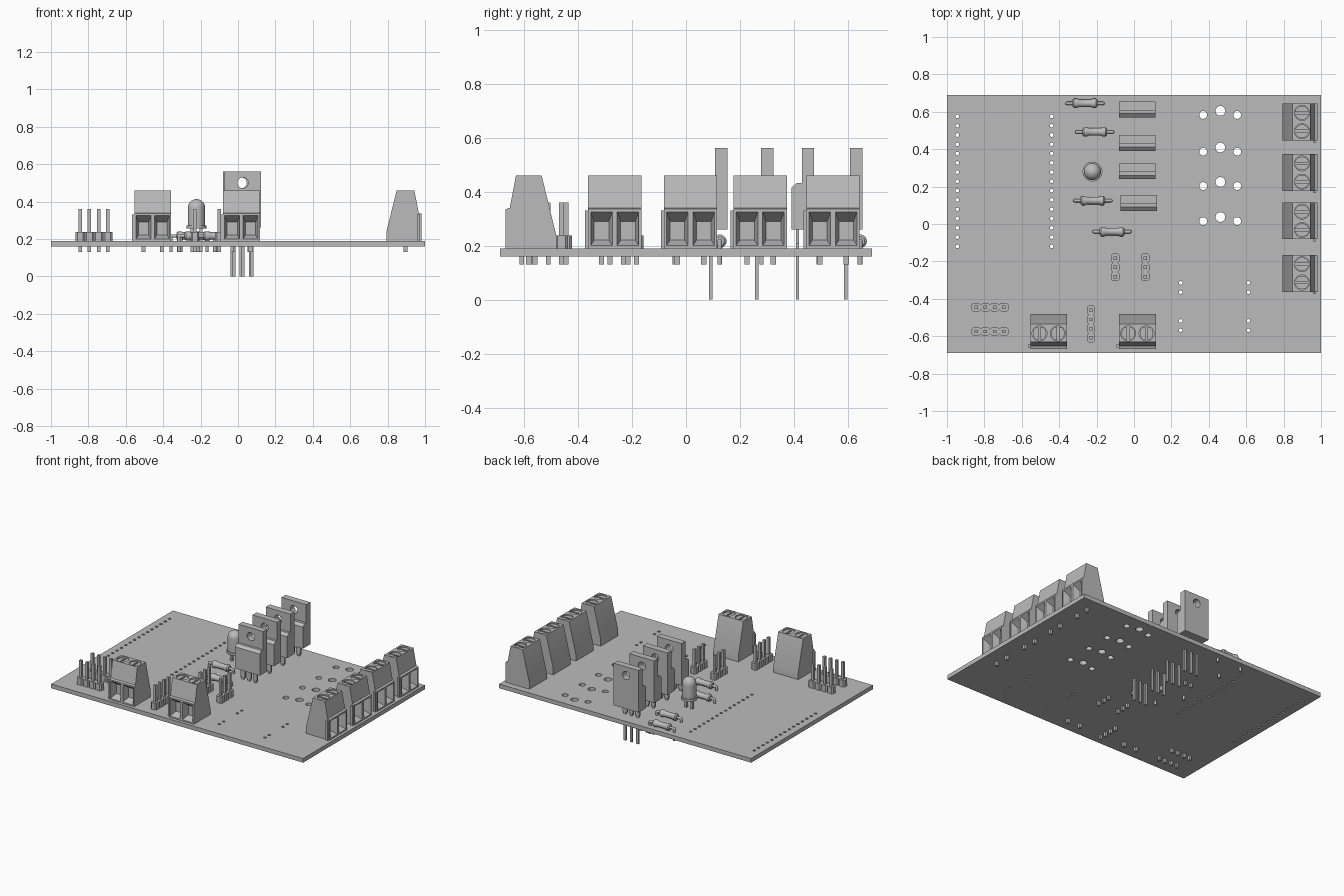
import bpy, bmesh
from math import cos, sin, pi, radians
from mathutils import Matrix, Vector

cube = bpy.data.objects.get("Cube")
if cube:
    bpy.data.objects.remove(cube, do_unlink=True)

grey = bpy.data.materials.new("plain grey")
grey.use_nodes = True
COLOUR = (0.5, 0.5, 0.5, 1)
grey.diffuse_color = COLOUR
grey.node_tree.nodes["Principled BSDF"].inputs["Base Color"].default_value = COLOUR

BOTTOM, TOP = 0.16, 0.19      # board faces
TAIL = 0.13                   # lowest point of short pins


def link(name, mesh, loc=(0, 0, 0), turn=0):
    ob = bpy.data.objects.new(name, mesh)
    ob.location = loc
    ob.rotation_euler.z = turn
    bpy.context.scene.collection.objects.link(ob)
    return ob


def finish(bm, name):
    mesh = bpy.data.meshes.new(name)
    bmesh.ops.recalc_face_normals(bm, faces=bm.faces)
    bm.to_mesh(mesh)
    bm.free()
    return style(mesh)


def style(mesh):
    mesh.materials.clear()
    mesh.materials.append(grey)
    mesh.polygons.foreach_set("use_smooth", [True] * len(mesh.polygons))
    mesh.set_sharp_from_angle(angle=radians(35))
    return mesh


def box(bm, low, high):
    low, high = Vector(low), Vector(high)
    m = Matrix.Translation((low + high) / 2) @ Matrix.Diagonal((high - low).to_4d())
    m[3][3] = 1
    return bmesh.ops.create_cube(bm, size=1, matrix=m)["verts"]


def rod(bm, a, b, r, sides=12):
    a, b = Vector(a), Vector(b)
    d = b - a
    m = Matrix.Translation((a + b) / 2) @ d.to_track_quat("Z", "Y").to_matrix().to_4x4()
    bmesh.ops.create_cone(bm, cap_ends=True, segments=sides, radius1=r, radius2=r,
                          depth=d.length, matrix=m)


def prism(bm, points, shift):
    face = bm.faces.new([bm.verts.new(p) for p in points])
    out = bmesh.ops.extrude_face_region(bm, geom=[face])["geom"]
    bmesh.ops.translate(bm, vec=shift, verts=[v for v in out if isinstance(v, bmesh.types.BMVert)])


def lathe(bm, profile, matrix):
    verts = [bm.verts.new((r, 0, z)) for r, z in profile]
    edges = [bm.edges.new(pair) for pair in zip(verts, verts[1:])]
    before = set(bm.verts) - set(verts)
    bmesh.ops.spin(bm, geom=verts + edges, cent=(0, 0, 0), axis=(0, 0, 1),
                   angle=2 * pi, steps=24)
    new = [v for v in bm.verts if v not in before]
    bmesh.ops.remove_doubles(bm, verts=new, dist=0.0003)
    bmesh.ops.transform(bm, matrix=matrix, verts=[v for v in bm.verts if v not in before])


def ring(x, y, r, sides):
    return [(x + r * cos(2 * pi * i / sides), y + r * sin(2 * pi * i / sides)) for i in range(sides)]


def baked(ob):
    dg = bpy.context.evaluated_depsgraph_get()
    return bpy.data.meshes.new_from_object(ob.evaluated_get(dg))


def plate(x0, y0, x1, y1, holes, thickness):
    """Flat rectangle with round holes, centred on z = 0."""
    curve = bpy.data.curves.new("outline", "CURVE")
    curve.dimensions, curve.fill_mode, curve.extrude = "2D", "BOTH", thickness / 2
    for pts in [[(x0, y0), (x1, y0), (x1, y1), (x0, y1)]] + holes:
        s = curve.splines.new("POLY")
        s.points.add(len(pts) - 1)
        for p, (x, y) in zip(s.points, pts):
            p.co = (x, y, 0, 1)
        s.use_cyclic_u = True
    ob = link("outline", curve)
    mesh = baked(ob)
    bpy.data.objects.remove(ob)
    return mesh


# Circuit board with drilled holes
holes = [ring(x, 0.575 - 0.0496 * i, 0.01, 10) for x in (-0.945, -0.44) for i in range(15)]
for y in (0.583, 0.387, 0.203, 0.015):
    holes += [ring(0.37, y, 0.021, 16), ring(0.552, y, 0.021, 16), ring(0.462, y + 0.022, 0.026, 20)]
holes += [ring(x, y, 0.01, 10) for x in (0.25, 0.612) for y in (-0.315, -0.365, -0.518, -0.568)]
board = style(plate(-1, -0.69, 1, 0.69, holes, TOP - BOTTOM))
link("circuit_board", board, (0, 0, (TOP + BOTTOM) / 2))

# Two-way screw terminal, facing -y, origin under the screws
W = 0.0985
bm = bmesh.new()
side = [(0.105, TOP), (0.105, 0.235), (0.05, 0.46), (-0.045, 0.46),
        (-0.068, 0.34), (-0.083, 0.335), (-0.083, TOP)]
prism(bm, [(-W, y, z) for y, z in side], (2 * W, 0, 0))
bmesh.ops.recalc_face_normals(bm, faces=bm.faces)
block = link("terminal_blank", finish(bm, "terminal_blank"))

# Cutters: wire funnels and screw wells
bm = bmesh.new()
for x in (-0.049, 0.049):
    funnel = box(bm, (x - 0.04, -0.0835, 0.2), (x + 0.04, -0.035, 0.325))
    for v in funnel:
        if v.co.y > -0.05:
            v.co.x = x + (v.co.x - x) * 0.68
            v.co.z = 0.22 if v.co.z < 0.25 else 0.29
    rod(bm, (x, 0, 0.435), (x, 0, 0.5), 0.04, 24)
cutter = link("terminal_cutter", finish(bm, "terminal_cutter"))
cutter.hide_render = True
mod = block.modifiers.new("cut", "BOOLEAN")
mod.object, mod.operation, mod.solver = cutter, "DIFFERENCE", "EXACT"
cut_mesh = baked(block)
bpy.data.objects.remove(block)
bpy.data.objects.remove(cutter)

bm = bmesh.new()
bm.from_mesh(cut_mesh)
box(bm, (-W - 0.012, -0.075, TOP), (-W, -0.06, 0.33))            # interlocking rib
for x in (-0.049, 0.049):
    for s in (-1, 1):                                           # slotted screw halves
        arc = [(x + s * (0.006 + 0.03 * sin(pi * i / 12)), 0.036 * cos(pi * i / 12), 0.433)
               for i in range(13)]
        prism(bm, arc, (0, 0, 0.02))
    box(bm, (x - 0.01, -0.008, TAIL), (x + 0.01, 0.012, TOP))
terminal = finish(bm, "screw_terminal")
for x in (-0.456, 0.018):
    link("front_screw_terminal", terminal, (x, -0.585, 0))
for y in (0.545, 0.275, 0.017, -0.264):
    link("side_screw_terminal", terminal, (0.898, y, 0), pi / 2)


# Pin headers
def header(count):
    bm = bmesh.new()
    p, h, c = 0.0246, 0.022, 0.009
    for i in range(count):
        x = (i - (count - 1) / 2) * 2 * p
        cell = [(-p, -h + c), (-p + c, -h), (p - c, -h), (p, -h + c),
                (p, h - c), (p - c, h), (-p + c, h), (-p, h - c)]
        prism(bm, [(x + a, b, TOP) for a, b in cell], (0, 0, 0.048))
        box(bm, (x - 0.009, -0.009, TAIL), (x + 0.009, 0.009, 0.36))
    return finish(bm, "pin_header")


four, three = header(4), header(3)
for y in (-0.445, -0.575):
    link("four_pin_header", four, (-0.77, y, 0))
link("four_pin_header", four, (-0.23, -0.535, 0), pi / 2)
for x in (-0.1, 0.06):
    link("three_pin_header", three, (x, -0.232, 0), pi / 2)

# Power transistor: drilled tab, moulded body, three legs; origin at the legs
bm = bmesh.new()
bm.from_mesh(plate(-0.098, 0.26, 0.098, 0.562, [ring(0, 0.5, 0.029, 24)], 0.046))
bmesh.ops.transform(bm, verts=bm.verts,
                    matrix=Matrix.Translation((0, 0.039, 0)) @ Matrix.Rotation(pi / 2, 4, "X"))
body = [(0.017, 0.26), (-0.022, 0.26), (-0.022, 0.415), (-0.002, 0.432), (0.017, 0.432)]
prism(bm, [(-0.098, y, z) for y, z in body], (0.196, 0, 0))
for x in (-0.049, 0, 0.049):
    box(bm, (x - 0.009, -0.006, 0), (x + 0.009, 0.006, 0.21))
    box(bm, (x - 0.017, -0.006, 0.205), (x + 0.017, 0.006, 0.262))
transistor = finish(bm, "power_transistor")
for x, y in ((0.018, 0.592), (0.018, 0.413), (0.018, 0.262), (0.026, 0.092)):
    link("power_transistor", transistor, (x, y, 0))

# Indicator lamp with flange, dome and legs
bm = bmesh.new()
dome = [(0.046 * cos(i * pi / 16), 0.367 + 0.046 * sin(i * pi / 16)) for i in range(9)]
lathe(bm, [(0, 0.255), (0.053, 0.255), (0.053, 0.272), (0.046, 0.272)] + dome, Matrix())
for x in (-0.024, 0.024):
    box(bm, (x - 0.008, -0.008, TAIL), (x + 0.008, 0.008, 0.26))
link("indicator_lamp", finish(bm, "indicator_lamp"), (-0.222, 0.28, 0))

# Resistors with bulged ends and bent leads
bm = bmesh.new()
half = [(0, -0.066), (0.017, -0.066), (0.025, -0.058), (0.025, -0.042), (0.02, -0.032)]
lathe(bm, half + [(r, -z) for r, z in reversed(half)],
      Matrix.Translation((0, 0, 0.216)) @ Matrix.Rotation(pi / 2, 4, "Y"))
for s in (-1, 1):
    bend = (s * 0.096, 0, 0.216)
    rod(bm, (s * 0.06, 0, 0.216), bend, 0.009)
    rod(bm, bend, (s * 0.096, 0, TAIL), 0.009)
    bmesh.ops.create_uvsphere(bm, u_segments=12, v_segments=8, radius=0.009,
                              matrix=Matrix.Translation(bend))
resistor = finish(bm, "resistor")
for x, y in ((-0.262, 0.645), (-0.21, 0.492), (-0.22, 0.125), (-0.118, -0.041)):
    link("resistor", resistor, (x, y, 0))
